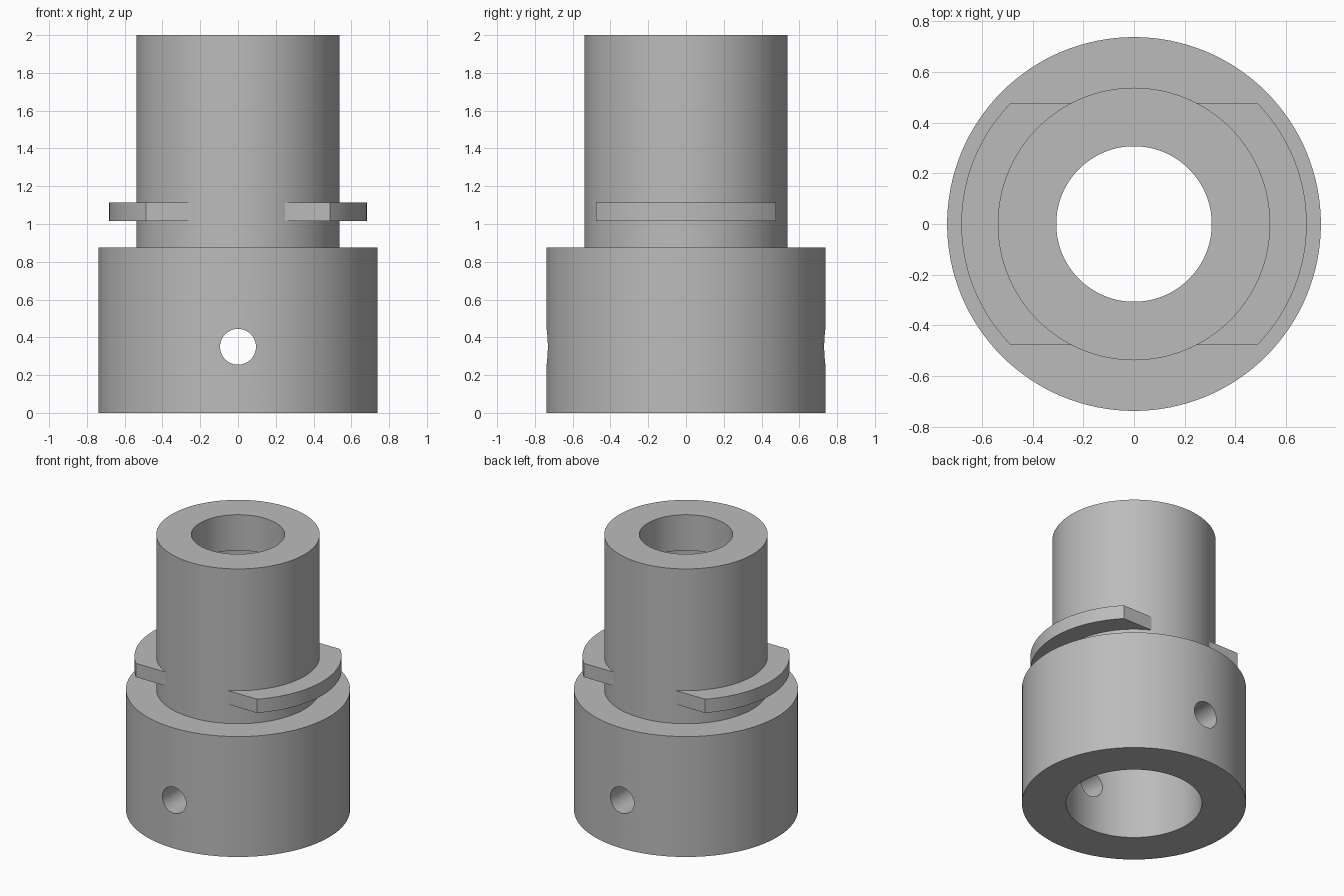
import bpy, bmesh, math

cube = bpy.data.objects.get("Cube")
if cube:
    bpy.data.objects.remove(cube, do_unlink=True)

SEGMENTS = 128
SHAFT_RADIUS = 0.538
LUG_RADIUS = 0.682
LUG_HALF_WIDTH = 0.477

# Plain grey metal
metal = bpy.data.materials.new("grey_metal")
metal.use_nodes = True
grey = (0.50, 0.50, 0.50, 1)
metal.diffuse_color = grey
metal.node_tree.nodes["Principled BSDF"].inputs["Base Color"].default_value = grey


def add_object(name, bm):
    bmesh.ops.recalc_face_normals(bm, faces=bm.faces)
    mesh = bpy.data.meshes.new(name)
    bm.to_mesh(mesh)
    bm.free()
    mesh.materials.append(metal)
    obj = bpy.data.objects.new(name, mesh)
    bpy.context.collection.objects.link(obj)
    return obj


def activate(obj):
    bpy.ops.object.select_all(action='DESELECT')
    obj.select_set(True)
    bpy.context.view_layer.objects.active = obj


def smooth(obj):
    activate(obj)
    bpy.ops.object.shade_smooth_by_angle(angle=math.radians(30))


def lathe(name, profile):
    """Revolve a closed (radius, height) profile around z."""
    bm = bmesh.new()
    rings = []
    for i in range(SEGMENTS):
        a = math.tau * i / SEGMENTS
        rings.append([bm.verts.new((r * math.cos(a), r * math.sin(a), z))
                      for r, z in profile])
    for i in range(SEGMENTS):
        here, there = rings[i], rings[(i + 1) % SEGMENTS]
        for j in range(len(profile)):
            k = (j + 1) % len(profile)
            bm.faces.new((here[j], there[j], there[k], here[k]))
    return add_object(name, bm)


# Stepped sleeve: wide base, narrower shaft, wide bore with a lip at the top
sleeve = lathe("sleeve_body", [
    (0.447, 0), (0.738, 0), (0.738, 0.875), (SHAFT_RADIUS, 0.875),
    (SHAFT_RADIUS, 2), (0.307, 2), (0.307, 1.74), (0.447, 1.74)])

# Pin hole drilled front to back through the base
bpy.ops.mesh.primitive_cylinder_add(vertices=48, radius=0.095, depth=2,
                                    location=(0, 0, 0.35),
                                    rotation=(math.pi / 2, 0, 0))
drill = bpy.context.object
drill.name = "pin_hole_cutter"
drill.hide_render = True
drill.data.materials.append(metal)
cut = sleeve.modifiers.new("pin_hole", 'BOOLEAN')
cut.operation = 'DIFFERENCE'
cut.solver = 'EXACT'
cut.object = drill
activate(sleeve)
bpy.ops.object.modifier_apply(modifier=cut.name)
bpy.data.objects.remove(drill, do_unlink=True)
smooth(sleeve)


def lug(name, side):
    """Curved flange with flat ends, rooted inside the shaft wall."""
    root = SHAFT_RADIUS - 0.03
    outer_end = math.asin(LUG_HALF_WIDTH / LUG_RADIUS)
    inner_end = math.asin(LUG_HALF_WIDTH / root)
    bm = bmesh.new()
    rows = []
    steps = 40
    for i in range(steps + 1):
        t = 2 * i / steps - 1
        rows.append([bm.verts.new((side * r * math.cos(t * end),
                                   r * math.sin(t * end), 1.015))
                     for r, end in ((root, inner_end), (LUG_RADIUS, outer_end))])
    for a, b in zip(rows, rows[1:]):
        bm.faces.new((a[0], a[1], b[1], b[0]))
    top = bmesh.ops.extrude_face_region(bm, geom=bm.faces[:])["geom"]
    bmesh.ops.translate(bm, vec=(0, 0, 0.1),
                        verts=[v for v in top if isinstance(v, bmesh.types.BMVert)])
    smooth(add_object(name, bm))


# Pair of locking lugs
lug("left_lug", 1)
lug("right_lug", -1)
